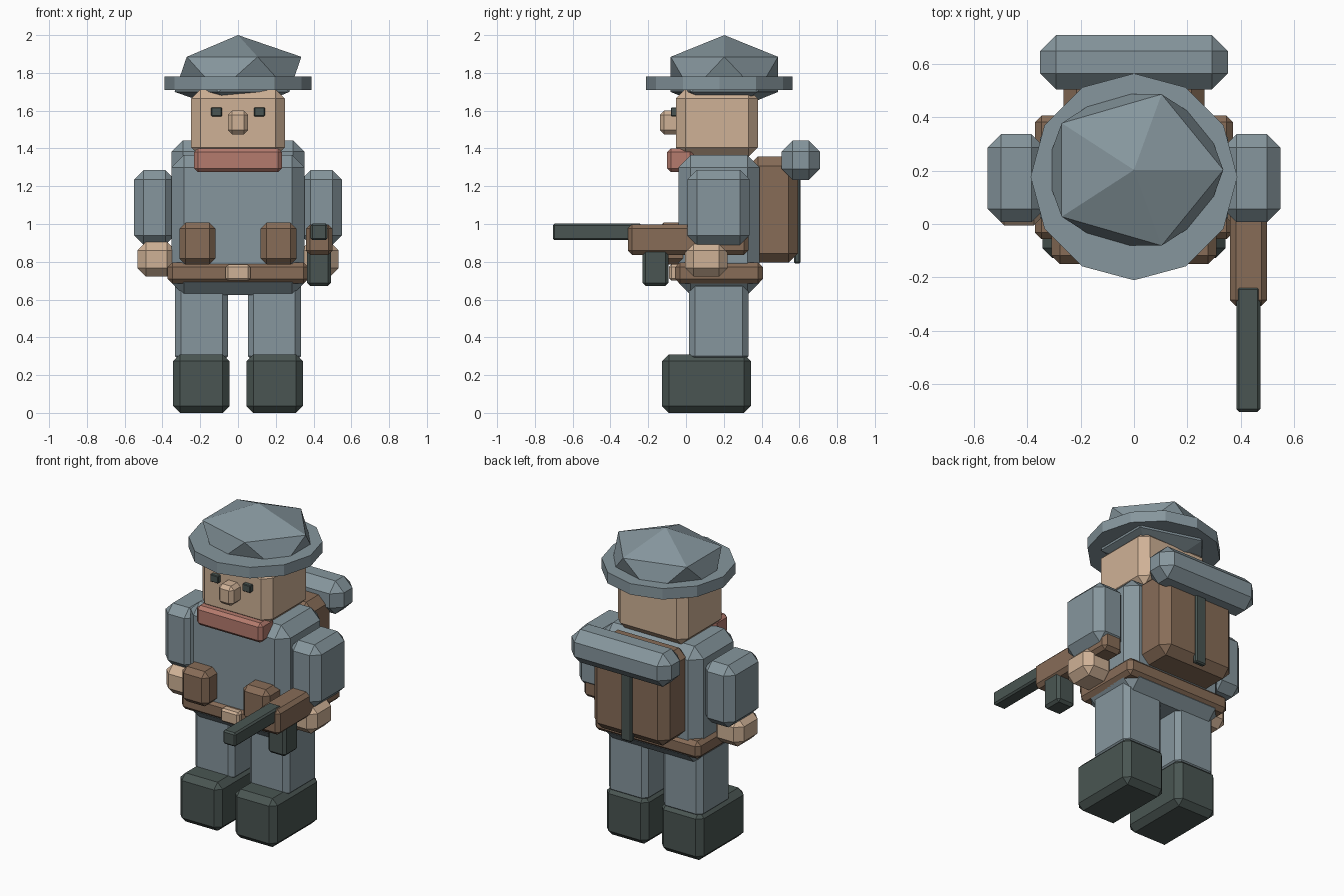
import bpy, bmesh
from mathutils import Matrix

if "Cube" in bpy.data.objects:
    bpy.data.objects.remove(bpy.data.objects["Cube"])


def material(name, r, g, b):
    m = bpy.data.materials.new(name)
    m.diffuse_color = [(c / 255) ** 2.2 for c in (r, g, b)] + [1]
    m.use_nodes = True
    m.node_tree.nodes["Principled BSDF"].inputs["Base Color"].default_value = m.diffuse_color
    return m


CLOTH = material("grey_blue_cloth", 133, 149, 156)
SKIN = material("skin", 206, 176, 149)
LEATHER = material("brown_leather", 134, 108, 88)
DARK = material("dark_green_grey", 75, 86, 83)
RED = material("faded_red", 179, 122, 109)


def finish(name, bm, mat):
    mesh = bpy.data.meshes.new(name)
    bm.to_mesh(mesh)
    bm.free()
    mesh.materials.append(mat)
    obj = bpy.data.objects.new(name, mesh)
    bpy.context.collection.objects.link(obj)
    return obj


def box(name, mat, x, y, z, bevel):
    """Chamfered box from (min, max) ranges on each axis."""
    bm = bmesh.new()
    ranges = (x, y, z)
    mid = [(a + b) / 2 for a, b in ranges]
    size = [b - a for a, b in ranges]
    bmesh.ops.create_cube(bm, size=1, matrix=Matrix.Translation(mid) @ Matrix.Diagonal((*size, 1)))
    if bevel:
        bmesh.ops.bevel(bm, geom=bm.edges[:], offset=bevel, segments=1,
                        affect='EDGES', clamp_overlap=True)
    return finish(name, bm, mat)


def pair(name, mat, x, y, z, bevel):
    """Same box on the left and right side."""
    box("right_" + name, mat, x, y, z, bevel)
    box("left_" + name, mat, (-x[1], -x[0]), y, z, bevel)


# Legs and boots
pair("boot", DARK, (0.045, 0.343), (-0.127, 0.343), (0.0, 0.31), 0.036)
pair("leg", CLOTH, (0.053, 0.333), (0.017, 0.33), (0.27, 0.70), 0.03)

# Torso, arms and hands
box("torso", CLOTH, (-0.352, 0.352), (-0.04, 0.39), (0.625, 1.365), 0.065)
pair("arm", CLOTH, (0.335, 0.55), (0.007, 0.337), (0.89, 1.285), 0.05)
pair("hand", SKIN, (0.33, 0.533), (-0.005, 0.22), (0.722, 0.905), 0.045)

# Belt, buckle and pouches
box("belt", LEATHER, (-0.372, 0.372), (-0.057, 0.407), (0.685, 0.797), 0.025)
box("buckle", SKIN, (-0.065, 0.065), (-0.09, -0.02), (0.70, 0.785), 0.012)
pair("pouch", LEATHER, (0.12, 0.31), (-0.15, 0.03), (0.785, 1.007), 0.032)

# Head and face
box("head", SKIN, (-0.248, 0.248), (-0.053, 0.38), (1.355, 1.715), 0.05)
box("scarf", RED, (-0.232, 0.232), (-0.10, 0.04), (1.275, 1.40), 0.02)
box("nose", SKIN, (-0.053, 0.053), (-0.138, -0.03), (1.475, 1.60), 0.022)
pair("eye", DARK, (0.085, 0.142), (-0.08, -0.03), (1.57, 1.617), 0.004)

# Hat brim: twelve-sided disc
bm = bmesh.new()
bmesh.ops.create_cone(bm, cap_ends=True, segments=12, radius1=0.388, radius2=0.388,
                      depth=0.07, matrix=Matrix.Translation((0, 0.177, 1.745)))
finish("hat_brim", bm, CLOTH)

# Hat crown: squashed twenty-faced ball
bm = bmesh.new()
bmesh.ops.create_icosphere(bm, subdivisions=1, radius=1,
                           matrix=Matrix.Translation((0, 0.203, 1.792))
                           @ Matrix.Diagonal((0.375, 0.334, 0.208, 1)))
finish("hat_crown", bm, CLOTH)

# Backpack, strap and bedroll
box("backpack", LEATHER, (-0.265, 0.265), (0.33, 0.592), (0.795, 1.358), 0.05)
box("backpack_strap", DARK, (-0.038, 0.038), (0.572, 0.606), (0.79, 1.30), 0.008)
box("bedroll", CLOTH, (-0.352, 0.352), (0.505, 0.71), (1.232, 1.443), 0.06)

# Rifle
box("rifle_stock", LEATHER, (0.36, 0.50), (-0.308, 0.33), (0.837, 0.998), 0.022)
box("rifle_barrel", DARK, (0.385, 0.474), (-0.705, -0.235), (0.914, 1.002), 0.01)
box("rifle_magazine", DARK, (0.366, 0.492), (-0.23, -0.093), (0.672, 0.867), 0.016)
